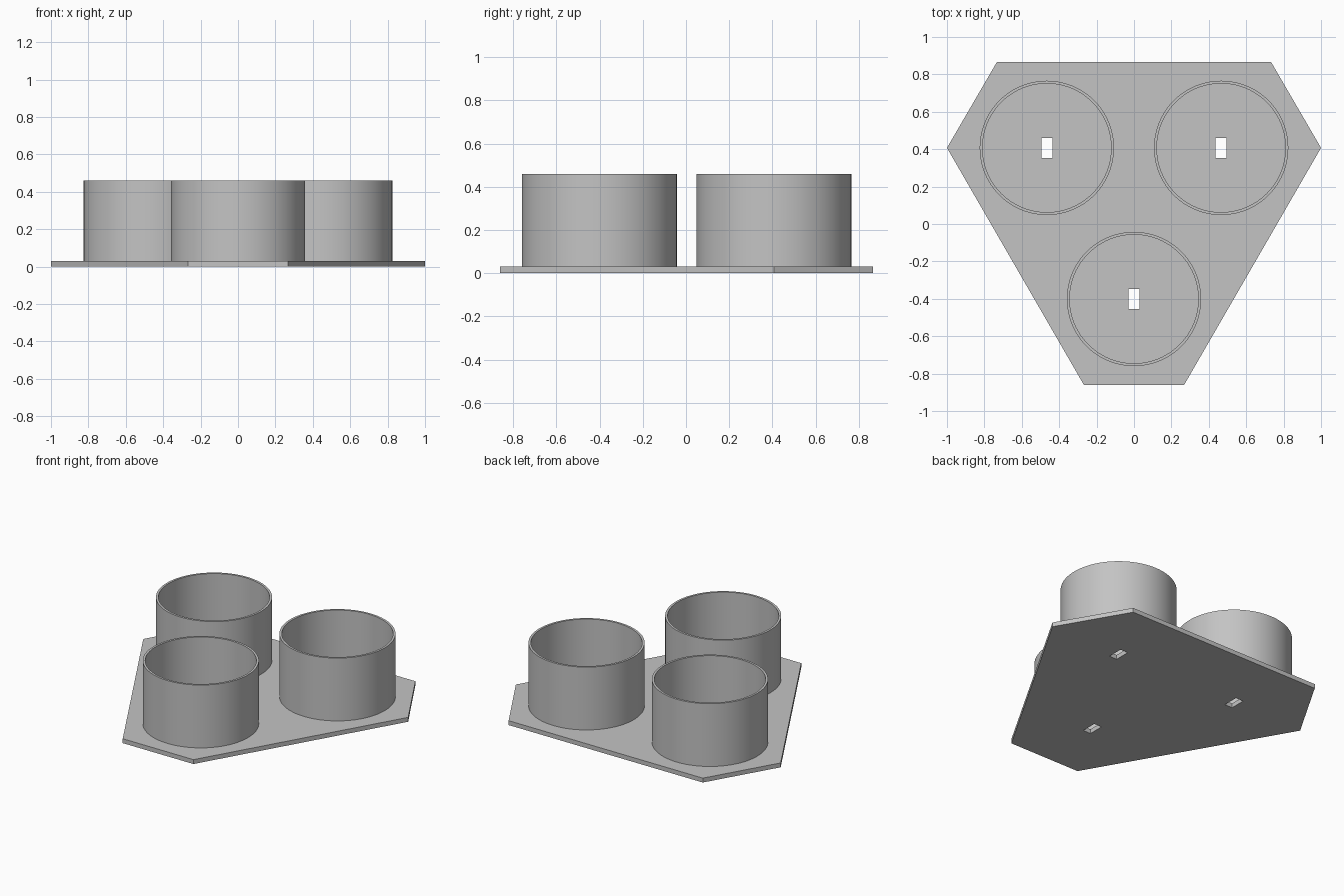
import bpy, bmesh, math

if "Cube" in bpy.data.objects:
    bpy.data.objects.remove(bpy.data.objects["Cube"])

PLATE_T = 0.03
TOP = 0.459
R_OUT, R_IN = 0.359, 0.344
CENTRES = [(-0.466, 0.407), (0.466, 0.407), (0.0, -0.401)]
SEGS = 96

grey = bpy.data.materials.new("plain_grey")
grey.diffuse_color = (0.55, 0.55, 0.55, 1)
grey.use_nodes = True
grey.node_tree.nodes["Principled BSDF"].inputs["Base Color"].default_value = grey.diffuse_color


def add_object(name, bm):
    bmesh.ops.recalc_face_normals(bm, faces=bm.faces)
    mesh = bpy.data.meshes.new(name)
    bm.to_mesh(mesh)
    bm.free()
    mesh.materials.append(grey)
    ob = bpy.data.objects.new(name, mesh)
    bpy.context.collection.objects.link(ob)
    return ob


def prism(name, points, z0, z1):
    bm = bmesh.new()
    face = bm.faces.new([bm.verts.new((x, y, z0)) for x, y in points])
    ext = bmesh.ops.extrude_face_region(bm, geom=[face])
    verts = [v for v in ext["geom"] if isinstance(v, bmesh.types.BMVert)]
    bmesh.ops.translate(bm, verts=verts, vec=(0, 0, z1 - z0))
    return add_object(name, bm)


# Six-sided base plate, mirrored about x = 0
half = [(0.267, -0.862), (1.0, 0.407), (0.733, 0.866)]
plate = prism("base_plate", half + [(-x, y) for x, y in reversed(half)], 0, PLATE_T)

# Rectangular slot through the plate under each cup
for i, (cx, cy) in enumerate(CENTRES):
    w, d = 0.029, 0.053
    cutter = prism(f"slot_cutter_{i + 1}",
                   [(cx - w, cy - d), (cx + w, cy - d), (cx + w, cy + d), (cx - w, cy + d)],
                   -0.05, PLATE_T + 0.05)
    cutter.hide_render = True
    cutter.hide_set(True)
    mod = plate.modifiers.new("slot", 'BOOLEAN')
    mod.operation = 'DIFFERENCE'
    mod.solver = 'EXACT'
    mod.object = cutter

# Open round cup walls standing on the plate
profile = [(R_OUT, PLATE_T), (R_OUT, TOP), (R_IN, TOP), (R_IN, PLATE_T)]
for i, (cx, cy) in enumerate(CENTRES):
    bm = bmesh.new()
    rings = [[bm.verts.new((cx + r * math.cos(2 * math.pi * k / SEGS),
                            cy + r * math.sin(2 * math.pi * k / SEGS), z))
              for k in range(SEGS)] for r, z in profile]
    for j in range(4):
        a, b = rings[j], rings[(j + 1) % 4]
        for k in range(SEGS):
            n = (k + 1) % SEGS
            bm.faces.new((a[k], a[n], b[n], b[k]))
    cup = add_object(f"cup_wall_{i + 1}", bm)
    bpy.ops.object.select_all(action='DESELECT')
    cup.select_set(True)
    bpy.context.view_layer.objects.active = cup
    bpy.ops.object.shade_smooth_by_angle(angle=math.radians(30))
